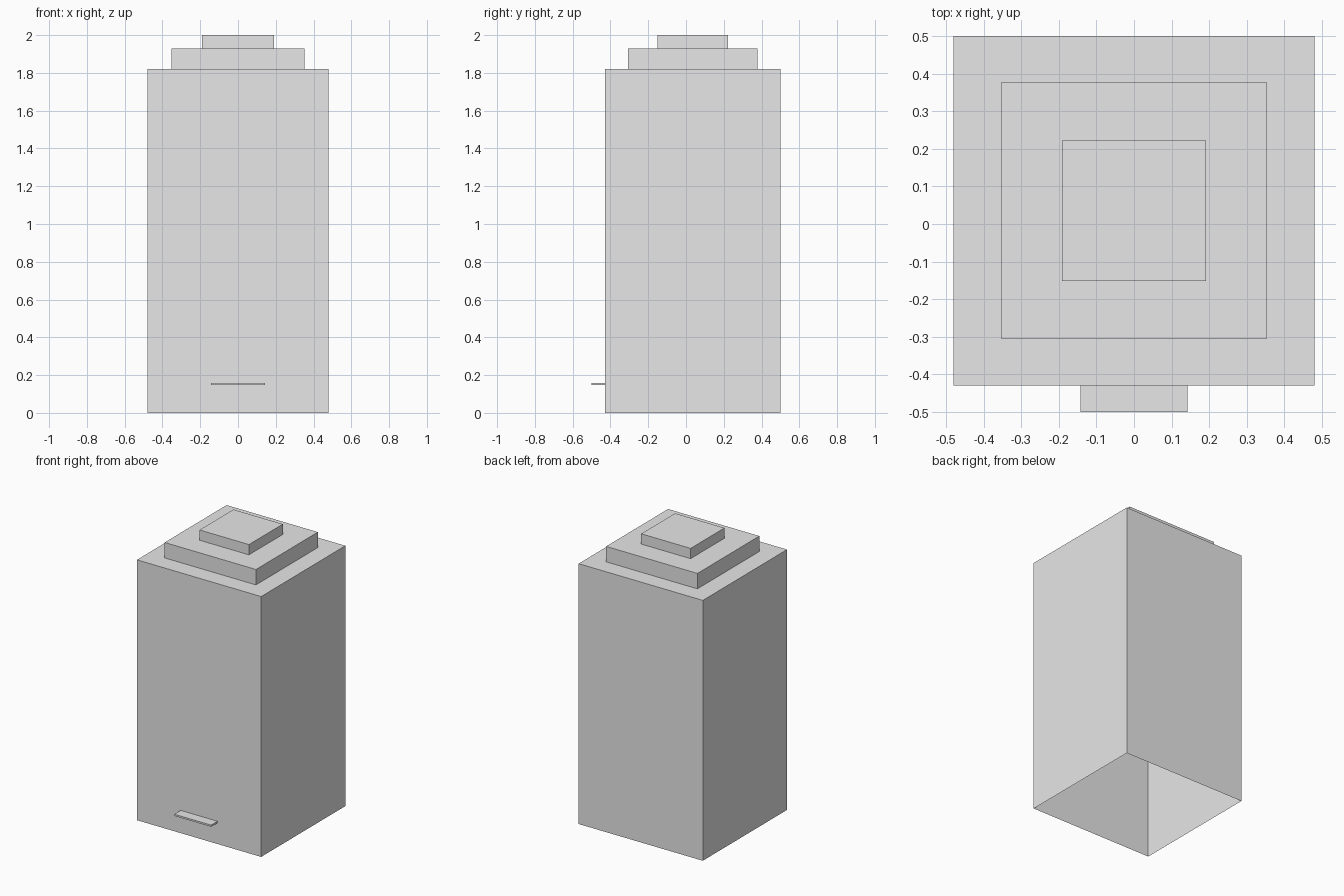
import bpy
import bmesh
from mathutils import Vector

cube = bpy.data.objects.get("Cube")
if cube:
    bpy.data.objects.remove(cube, do_unlink=True)

# One plain grey for the whole tower
grey = bpy.data.materials.new("light_grey")
grey.use_nodes = True
colour = (0.8, 0.8, 0.8, 1)
grey.diffuse_color = colour
grey.node_tree.nodes["Principled BSDF"].inputs["Base Color"].default_value = colour


def box(name, low, high, open_bottom=False):
    """Flat-shaded box between two corners, optionally without its underside."""
    low, high = Vector(low), Vector(high)
    bm = bmesh.new()
    bmesh.ops.create_cube(bm, size=1)
    bmesh.ops.scale(bm, vec=high - low, verts=bm.verts)
    bmesh.ops.translate(bm, vec=(low + high) / 2, verts=bm.verts)
    if open_bottom:
        bm.normal_update()
        under = [f for f in bm.faces if f.normal.z < -0.5]
        bmesh.ops.delete(bm, geom=under, context='FACES_ONLY')
    mesh = bpy.data.meshes.new(name)
    bm.to_mesh(mesh)
    bm.free()
    mesh.materials.append(grey)
    obj = bpy.data.objects.new(name, mesh)
    bpy.context.collection.objects.link(obj)
    return obj


# Hollow main block, open underneath, with two stepped roof tiers
box("tower_body", (-0.48, -0.43, 0), (0.48, 0.5, 1.82), open_bottom=True)
box("lower_roof_tier", (-0.353, -0.306, 1.82), (0.353, 0.378, 1.928), open_bottom=True)
box("upper_roof_tier", (-0.191, -0.152, 1.928), (0.191, 0.222, 2), open_bottom=True)

# Thin canopy over the entrance
box("entrance_canopy", (-0.142, -0.5, 0.147), (0.142, -0.43, 0.159))
